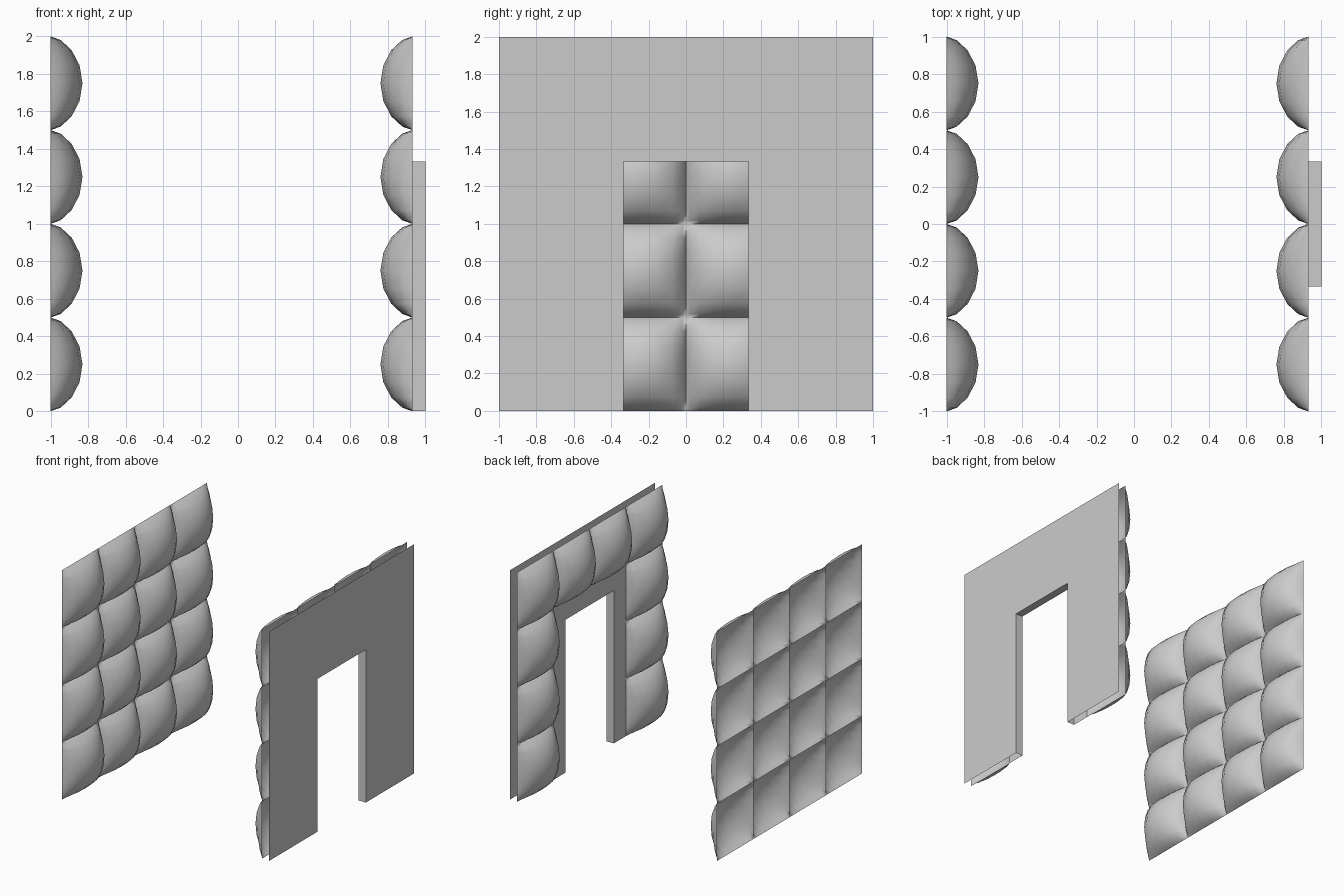
import bpy, bmesh, math

if "Cube" in bpy.data.objects:
    bpy.data.objects.remove(bpy.data.objects["Cube"])

CELL, SEG, BULGE = 0.5, 8, 0.17
DOOR_Y, DOOR_Z = 1 / 3, 4 / 3
INNER_X, OUTER_X = 0.93, 1.0


def finish(bm, name, smooth=False):
    bmesh.ops.remove_doubles(bm, verts=bm.verts, dist=0.0005)
    me = bpy.data.meshes.new(name)
    bm.to_mesh(me)
    bm.free()
    ob = bpy.data.objects.new(name, me)
    bpy.context.collection.objects.link(ob)
    if smooth:
        bpy.ops.object.select_all(action='DESELECT')
        ob.select_set(True)
        bpy.context.view_layer.objects.active = ob
        bpy.ops.object.shade_smooth_by_angle(angle=math.radians(50))
    return ob


def swell(s):
    # rounded pillow profile, 0 at both seams and 1 in the middle
    return max(0.0, 4 * s * (1 - s)) ** 0.6


def padded_wall(name, x, side, keep):
    # open-backed sheet of square cushions swelling along side * x
    bm = bmesh.new()
    steps = [(1 - math.cos(math.pi * i / SEG)) / 2 for i in range(SEG + 1)]
    for col in range(4):
        for row in range(4):
            if not keep(col, row):
                continue
            g = [[bm.verts.new((x + side * BULGE * swell(u) * swell(v),
                                -1 + (col + u) * CELL, (row + v) * CELL))
                  for v in steps] for u in steps]
            for i in range(SEG):
                for j in range(SEG):
                    q = [g[i][j], g[i + 1][j], g[i + 1][j + 1], g[i][j + 1]]
                    bm.faces.new(q if side > 0 else q[::-1])
    return finish(bm, name, True)


def arch(half_width, height, x):
    # three-sided doorway outline
    return [(x, -half_width, 0), (x, -half_width, height),
            (x, half_width, height), (x, half_width, 0)]


def strip(name, a, b):
    # band of faces joining two doorway outlines
    bm = bmesh.new()
    va = [bm.verts.new(p) for p in a]
    vb = [bm.verts.new(p) for p in b]
    for i in range(3):
        bm.faces.new((va[i], va[i + 1], vb[i + 1], vb[i]))
    return finish(bm, name)


# Padded walls: full one on the left, one with a doorway gap on the right
padded_wall("left_padded_wall", -1.0, 1, lambda c, r: True)
padded_wall("right_padded_wall", INNER_X, -1, lambda c, r: c in (0, 3) or r == 3)

# Doorway wall: flat outer sheet, jambs, and flat inner surround
strip("outer_door_wall", arch(1, 2, OUTER_X), arch(DOOR_Y, DOOR_Z, OUTER_X))
strip("door_jambs", arch(DOOR_Y, DOOR_Z, OUTER_X), arch(DOOR_Y, DOOR_Z, INNER_X))
strip("inner_door_surround", arch(DOOR_Y, DOOR_Z, INNER_X), arch(0.5, 1.5, INNER_X))
